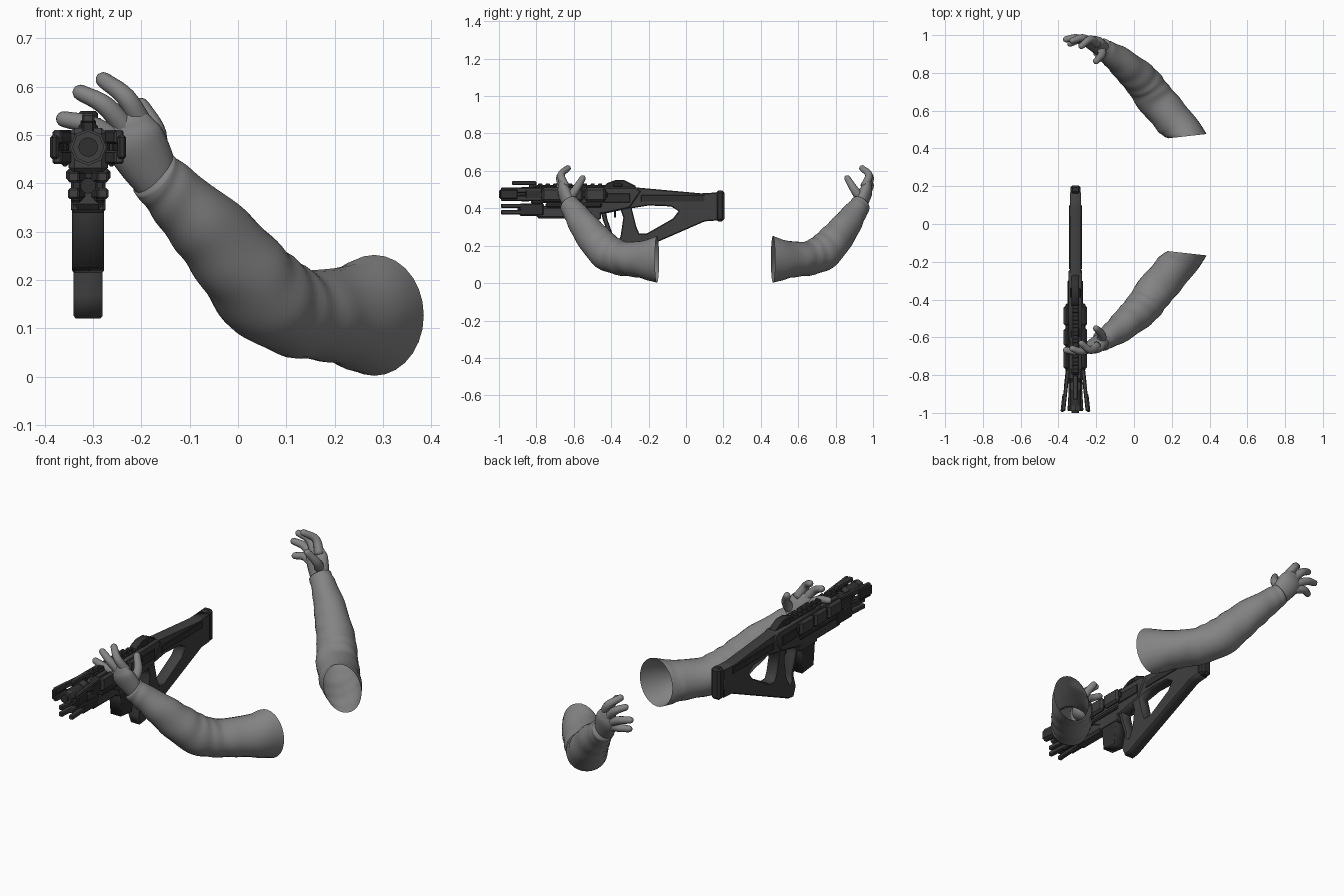
import bpy, bmesh, math
from mathutils import Vector, Matrix

cube = bpy.data.objects.get("Cube")
if cube:
    bpy.data.objects.remove(cube, do_unlink=True)

GUN_X = -0.31          # centre plane of the rifle
MIRROR_SUM = 0.31      # y + mirrored y for the second arm


def make_material(name, value):
    mat = bpy.data.materials.new(name)
    mat.use_nodes = True
    colour = (value, value, value, 1)
    mat.diffuse_color = colour
    shader = mat.node_tree.nodes["Principled BSDF"]
    shader.inputs["Base Color"].default_value = colour
    shader.inputs["Roughness"].default_value = 0.8
    return mat


ARM_GREY = make_material("arm grey", 0.23)
GUN_GREY = make_material("gunmetal grey", 0.05)
GUN_DARK = make_material("dark gunmetal", 0.03)


def add_object(name, mesh, material, smooth=False):
    if not mesh.materials:
        mesh.materials.append(material)
    obj = bpy.data.objects.new(name, mesh)
    bpy.context.collection.objects.link(obj)
    if smooth:
        for polygon in mesh.polygons:
            polygon.use_smooth = True
    return obj


def from_bmesh(name, bm, material, smooth=False):
    bmesh.ops.recalc_face_normals(bm, faces=bm.faces)
    mesh = bpy.data.meshes.new(name)
    bm.to_mesh(mesh)
    bm.free()
    return add_object(name, mesh, material, smooth)


# ---------- rifle helpers ----------
def box(name, x, y, z, material=GUN_GREY, bevel=0.006, turn=0.0):
    """Bevelled block; x, y, z are (low, high), x measured from the rifle's centre plane."""
    bm = bmesh.new()
    bmesh.ops.create_cube(bm, size=1)
    size = [high - low for low, high in (x, y, z)]
    centre = Vector([(low + high) / 2 for low, high in (x, y, z)])
    bmesh.ops.scale(bm, vec=size, verts=bm.verts)
    bmesh.ops.bevel(bm, geom=bm.edges[:], offset=min(bevel, min(size) * 0.4), segments=1, affect='EDGES')
    place = Matrix.Translation(centre + Vector((GUN_X, 0, 0))) @ Matrix.Rotation(turn, 4, 'Z')
    bm.transform(place)
    from_bmesh(name, bm, material)


def pair(name, x, y, z, material=GUN_GREY, bevel=0.006, turn=0.0):
    """Two blocks, one on each side of the rifle."""
    low, high = x
    box("left_" + name, (low, high), y, z, material, bevel, turn)
    box("right_" + name, (-high, -low), y, z, material, bevel, -turn)


def rod(name, z, y, radius, material=GUN_DARK, sides=16):
    bm = bmesh.new()
    bmesh.ops.create_cone(bm, cap_ends=True, segments=sides, radius1=radius, radius2=radius, depth=y[1] - y[0])
    bm.transform(Matrix.Translation((GUN_X, sum(y) / 2, z)) @ Matrix.Rotation(math.pi / 2, 4, 'X'))
    obj = from_bmesh(name, bm, material)
    for polygon in obj.data.polygons:
        polygon.use_smooth = len(polygon.vertices) == 4 and sides > 8


def plate(name, outlines, half_width, material=GUN_GREY, bevel=0.008):
    """Side profile in (y, z); outlines after the first are holes."""
    curve = bpy.data.curves.new(name, 'CURVE')
    curve.dimensions = '2D'
    curve.fill_mode = 'BOTH'
    curve.extrude = half_width - bevel
    curve.bevel_depth = bevel
    curve.bevel_resolution = 0
    curve.offset = -bevel
    for outline in outlines:
        spline = curve.splines.new('POLY')
        spline.points.add(len(outline) - 1)
        for point, (y, z) in zip(spline.points, outline):
            point.co = (y, z, 0, 1)
        spline.use_cyclic_u = True
    helper = bpy.data.objects.new(name + "_profile", curve)
    bpy.context.collection.objects.link(helper)
    bpy.context.view_layer.update()
    mesh = bpy.data.meshes.new_from_object(helper.evaluated_get(bpy.context.evaluated_depsgraph_get()))
    bpy.data.objects.remove(helper, do_unlink=True)
    mesh.transform(Matrix(((0, 0, 1, GUN_X), (1, 0, 0, 0), (0, 1, 0, 0), (0, 0, 0, 1))))
    add_object(name, mesh, material)


# ---------- rifle: stock, grip and receiver ----------
stock_outline = [(-.46, .51), (-.25, .51), (.08, .48), (.17, .485), (.17, .335), (.1, .33),
                 (-.37, .125), (-.41, .12), (-.43, .17), (-.41, .24), (-.445, .34), (-.46, .4)]
thumb_hole = [(-.29, .4), (-.2, .415), (-.08, .41), (-.04, .385), (-.07, .345),
              (-.21, .265), (-.25, .265), (-.265, .3)]
trigger_hole = [(-.43, .395), (-.35, .395), (-.335, .35), (-.35, .25), (-.375, .2), (-.392, .21), (-.388, .25), (-.42, .34)]
plate("stock", [stock_outline, thumb_hole, trigger_hole], .03, bevel=.005)
box("butt_pad", (-.027, .027), (.16, .205), (.33, .495), GUN_DARK, .012)
pair("stock_panel", (.028, .034), (-.24, .1), (.435, .47), GUN_DARK, .002)
box("trigger", (-.006, .006), (-.385, -.375), (.35, .4), GUN_DARK, .002)
plate("receiver", [[(-.66, .4), (-.64, .51), (-.27, .515), (-.24, .49), (-.3, .4), (-.44, .37), (-.6, .37)]], .036)
pair("receiver_panel", (.034, .041), (-.45, -.3), (.43, .48), GUN_DARK, .003)
plate("magazine", [[(-.59, .4), (-.572, .225), (-.48, .215), (-.465, .4)]], .033, GUN_DARK, .004)
box("magazine_well", (-.036, .036), (-.6, -.455), (.34, .4))

# ---------- rifle: sight and top rail ----------
plate("sight", [[(-.45, .51), (-.42, .535), (-.38, .55), (-.33, .55), (-.27, .52), (-.27, .5)]], .02, GUN_DARK, .005)
pair("sight_knob", (.018, .03), (-.39, -.34), (.515, .535), GUN_DARK)
box("top_rail", (-.02, .02), (-.8, -.42), (.5, .525), GUN_DARK)
for i in range(9):
    y = -.79 + i * .04
    box("rail_tooth", (-.016, .016), (y, y + .022), (.52, .532), GUN_DARK, .003)

# ---------- rifle: shroud and barrels ----------
rod("shroud_core", .475, (-.8, -.6), .046, GUN_GREY, 8)
rod("barrel", .475, (-.97, -.55), .03)
rod("barrel_collar", .475, (-.88, -.84), .038, GUN_GREY, 8)
rod("muzzle_ring", .475, (-.99, -.96), .033, GUN_GREY, 8)
rod("muzzle_tip", .475, (-1, -.985), .02)
for start, end in ((-.77, -.66), (-.65, -.55), (-.54, -.43)):
    pair("shroud_pod", (.034, .062), (start, end), (.435, .51), GUN_GREY, .014)
pair("shroud_rib", (.03, .052), (-.78, -.42), (.455, .49), GUN_DARK)
box("under_shroud", (-.046, .046), (-.75, -.45), (.405, .43), GUN_DARK)
box("fore_end", (-.033, .033), (-.8, -.56), (.345, .41), GUN_GREY, .012)
rod("lower_barrel", .395, (-.9, -.7), .016)

# ---------- rifle: flared muzzle prongs ----------
for low, high in ((.44, .468), (.482, .51)):
    pair("muzzle_prong", (.042, .062), (-.99, -.77), (low, high), GUN_GREY, .004, .11)
pair("prong_web", (.04, .056), (-.86, -.77), (.45, .5), GUN_DARK, .005, .11)
pair("prong_tip", (.056, .074), (-.995, -.9), (.45, .5), GUN_DARK, .005, .11)
for low, high in ((.368, .39), (.402, .424)):
    pair("lower_prong", (.012, .036), (-.99, -.78), (low, high), GUN_GREY, .004, .06)
pair("lower_prong_block", (.012, .036), (-.89, -.76), (.36, .425), GUN_DARK)
box("upper_prong", (-.013, .013), (-.93, -.8), (.525, .545), GUN_GREY, .004)
box("prong_mount", (-.04, .04), (-.83, -.76), (.42, .515), GUN_GREY, .012)
box("front_post", (-.012, .012), (-.84, -.8), (.5, .54), GUN_DARK, .003)


# ---------- arm helpers ----------
def spline_samples(points, steps):
    """Smooth path through (x, y, z, width, height) points."""
    rows = [Vector(p) for p in points]
    rows = [rows[0] * 2 - rows[1]] + rows + [rows[-1] * 2 - rows[-2]]
    samples = []
    for a, b, c, d in zip(rows, rows[1:], rows[2:], rows[3:]):
        for i in range(steps):
            t = i / steps
            samples.append(((b * 2) + (c - a) * t + (a * 2 - b * 5 + c * 4 - d) * t * t
                            + (b * 3 - a - c * 3 + d) * t ** 3) / 2)
    return samples + [rows[-2]]


def limb(name, points, up=(0, 0, 1), steps=5, sides=14, open_normal=None, folds=0.0, round_tip=False):
    """Tube with oval sections, made once for each arm."""
    samples = spline_samples(points, steps)
    centres = [Vector(s[:3]) for s in samples]
    sizes = [(s[3], s[4]) for s in samples]
    if round_tip:
        heading = (centres[-1] - centres[-2]).normalized()
        width, height = sizes[-1]
        base = centres[-1]
        for angle in (.5, 1.0, 1.4):
            centres.append(base + heading * height * math.sin(angle))
            sizes.append((width * math.cos(angle), height * math.cos(angle)))
    bm = bmesh.new()
    rings = []
    last = len(centres) - 1
    for i, (centre, (width, height)) in enumerate(zip(centres, sizes)):
        tangent = (centres[min(i + 1, last)] - centres[max(i - 1, 0)]).normalized()
        if open_normal:
            tangent = tangent.lerp(Vector(open_normal), max(0, 1 - i / 7)).normalized()
        side = tangent.cross(Vector(up)).normalized()
        over = side.cross(tangent)
        ring = []
        for k in range(sides):
            a = math.tau * k / sides
            wave = math.sin(i * .95 + 2 * math.sin(a + i * .2)) + .6 * math.sin(3 * a + i * .45)
            crease = 1 + folds * wave * min(1, i / 3)
            ring.append(bm.verts.new(centre + (side * width * math.cos(a) + over * height * math.sin(a)) * crease))
        rings.append(ring)
    for lower, upper in zip(rings, rings[1:]):
        for k in range(sides):
            n = (k + 1) % sides
            bm.faces.new((lower[k], lower[n], upper[n], upper[k]))
    bm.faces.new(rings[-1])
    if not open_normal:
        bm.faces.new(rings[0][::-1])
    front = from_bmesh("front_" + name, bm, ARM_GREY, True)
    # second arm mirrored front to back
    mesh = front.data.copy()
    mesh.transform(Matrix.Translation((0, MIRROR_SUM, 0)) @ Matrix.Scale(-1, 4, (0, 1, 0)))
    mesh.flip_normals()
    add_object("rear_" + name, mesh, ARM_GREY)


# ---------- sleeve, open at the shoulder end ----------
limb("sleeve", [(.282, -.155, .127, .103, .125), (.2, -.25, .125, .1, .097), (.115, -.35, .135, .1, .092),
                (.056, -.43, .17, .097, .097), (-.002, -.49, .236, .088, .09), (-.07, -.55, .313, .076, .078),
                (-.14, -.6, .385, .06, .062), (-.175, -.622, .418, .054, .056)],
     steps=7, sides=28, open_normal=(-.11, -1, 0), folds=.02)

# ---------- hand ----------
limb("palm", [(-.165, -.612, .4, .047, .038), (-.19, -.632, .445, .058, .038),
              (-.215, -.652, .49, .062, .035), (-.228, -.66, .522, .05, .024)], up=(0, 1, 0), round_tip=True)
fingers = {
    "index_finger": [(-.195, -.645, .515), (-.232, -.668, .578), (-.278, -.632, .614)],
    "middle_finger": [(-.225, -.655, .505), (-.275, -.675, .561), (-.326, -.66, .588)],
    "ring_finger": [(-.24, -.655, .485), (-.305, -.675, .52), (-.36, -.668, .533)],
    "little_finger": [(-.235, -.645, .46), (-.295, -.662, .473), (-.337, -.645, .472)],
    "thumb": [(-.178, -.628, .445), (-.17, -.588, .503), (-.2, -.553, .56)],
}
for name, joints in fingers.items():
    radii = (.027, .022, .017) if name == "thumb" else (.024, .02, .0165)
    limb(name, [(*joint, r, r) for joint, r in zip(joints, radii)], up=(0, 1, 0), sides=12, round_tip=True)
